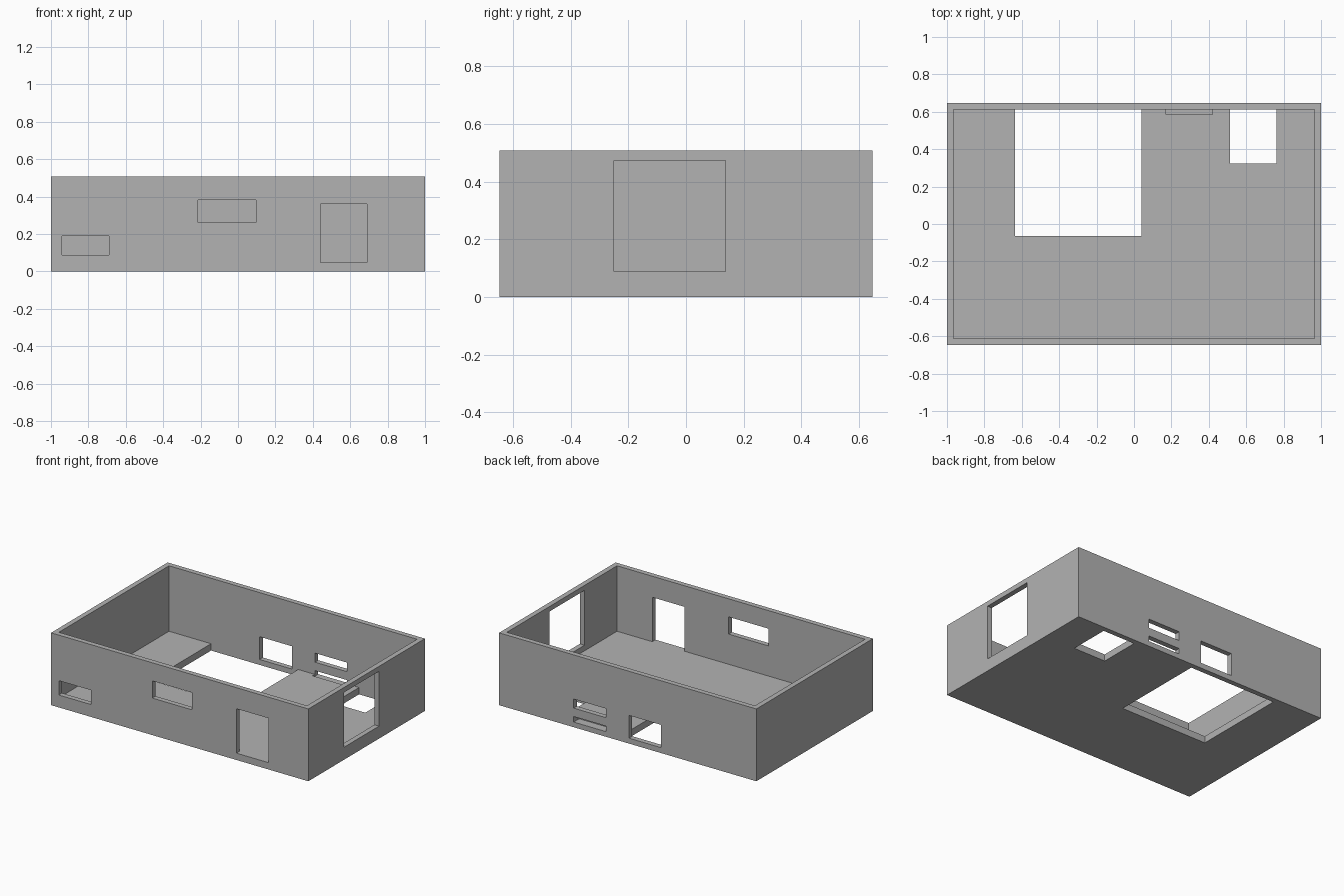
import bpy
import bmesh
from mathutils import Vector

default_cube = bpy.data.objects.get("Cube")
if default_cube:
    bpy.data.objects.remove(default_cube, do_unlink=True)

# Overall shell dimensions
HALF_X, HALF_Y, HEIGHT = 1.0, 0.647, 0.508
WALL, FLOOR = 0.036, 0.048
IN_X, IN_Y = HALF_X - WALL, HALF_Y - WALL
OUT = 0.1  # how far cutters reach past the outside

grey = bpy.data.materials.new("plain grey")
grey.use_nodes = True
grey.diffuse_color = (0.45, 0.45, 0.45, 1)
grey.node_tree.nodes["Principled BSDF"].inputs["Base Color"].default_value = grey.diffuse_color


def box(name, xs, ys, zs):
    """Box spanning the given x, y and z ranges."""
    low, high = Vector((xs[0], ys[0], zs[0])), Vector((xs[1], ys[1], zs[1]))
    bm = bmesh.new()
    bmesh.ops.create_cube(bm, size=1)
    bmesh.ops.scale(bm, vec=high - low, verts=bm.verts)
    bmesh.ops.translate(bm, vec=(low + high) / 2, verts=bm.verts)
    mesh = bpy.data.meshes.new(name)
    bm.to_mesh(mesh)
    bm.free()
    mesh.materials.append(grey)
    obj = bpy.data.objects.new(name, mesh)
    bpy.context.collection.objects.link(obj)
    return obj


def cut(target, name, xs, ys, zs):
    """Subtract a box from the target and discard the cutter."""
    cutter = box(name + "_cutter", xs, ys, zs)
    cutter.hide_render = True
    mod = target.modifiers.new(name, 'BOOLEAN')
    mod.operation = 'DIFFERENCE'
    mod.solver = 'EXACT'
    mod.object = cutter
    depsgraph = bpy.context.evaluated_depsgraph_get()
    result = bpy.data.meshes.new_from_object(target.evaluated_get(depsgraph))
    target.modifiers.clear()
    target.data = result
    bpy.data.objects.remove(cutter, do_unlink=True)


# Solid block hollowed into an open-topped room
shell = box("walls_and_floor", (-HALF_X, HALF_X), (-HALF_Y, HALF_Y), (0, HEIGHT))
cut(shell, "room", (-IN_X, IN_X), (-IN_Y, IN_Y), (FLOOR, HEIGHT + OUT))

# Floor openings against the back wall
cut(shell, "large_floor_opening", (-0.637, 0.04), (-0.063, IN_Y), (-OUT, OUT))
cut(shell, "small_floor_opening", (0.513, 0.763), (0.323, IN_Y), (-OUT, OUT))

# Front wall: low window, middle window and door
front = (-HALF_Y - OUT, -IN_Y + 0.02)
cut(shell, "low_window", (-0.94, -0.69), front, (0.087, 0.188))
cut(shell, "middle_window", (-0.213, 0.097), front, (0.26, 0.381))
cut(shell, "front_door", (0.44, 0.69), front, (FLOOR, 0.36))

# Back wall: two slots and a window
back = (IN_Y - 0.025, HALF_Y + OUT)
cut(shell, "upper_slot", (0.17, 0.42), back, (0.134, 0.198))
cut(shell, "lower_slot", (0.17, 0.42), back, (0.036, 0.075))
cut(shell, "back_window", (-0.26, -0.01), back, (0.038, 0.198))

# Large opening in the left side wall
cut(shell, "side_opening", (IN_X - 0.02, HALF_X + OUT), (-0.25, 0.137), (0.088, 0.473))
